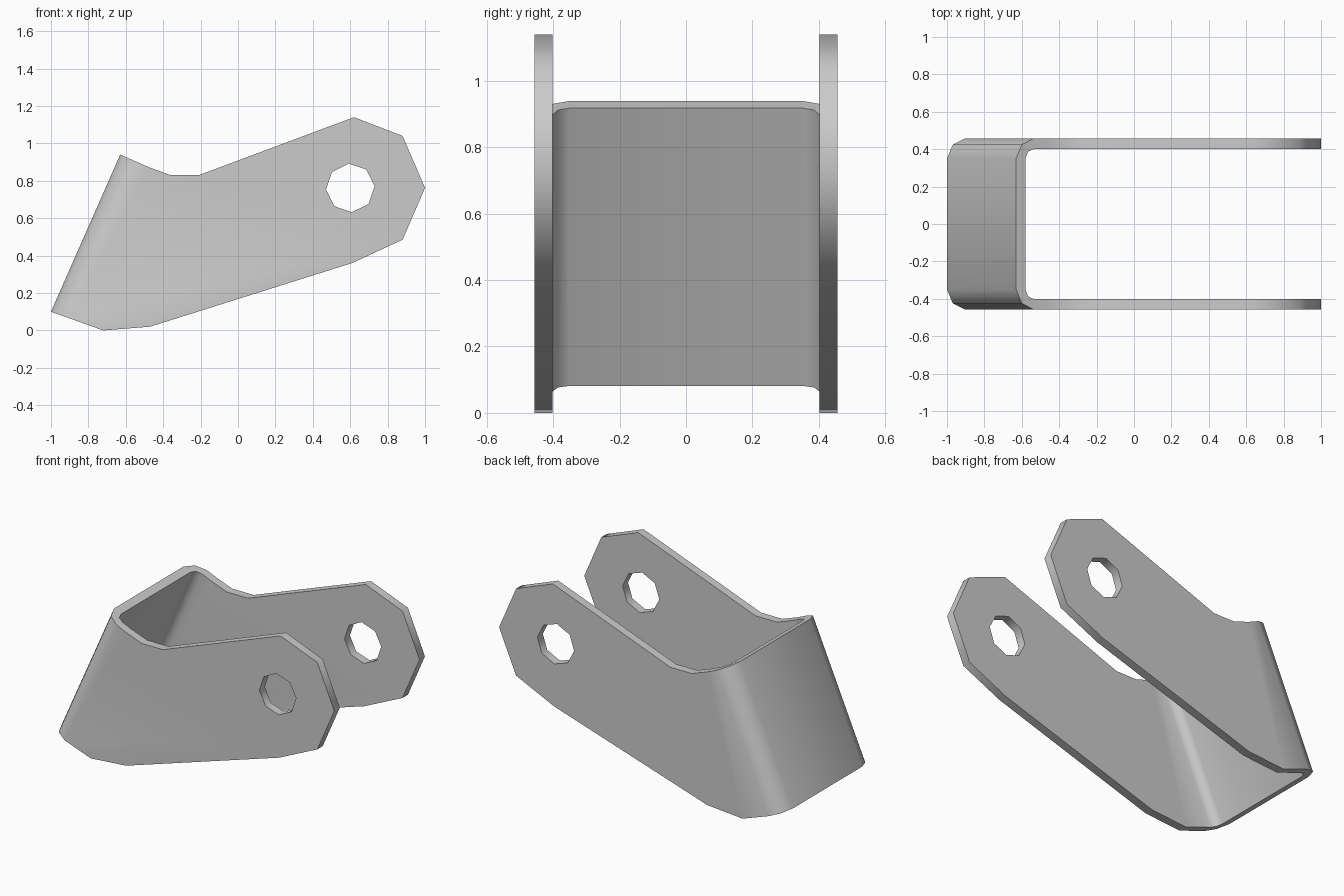
import bpy, bmesh, math

if "Cube" in bpy.data.objects:
    bpy.data.objects.remove(bpy.data.objects["Cube"])

LEAN = 0.4405      # x shift of the back plate per unit of height


def prism(name, bottom, top):
    """Closed solid between two matching outlines."""
    bm = bmesh.new()
    a = [bm.verts.new(p) for p in bottom]
    b = [bm.verts.new(p) for p in top]
    n = len(a)
    bm.faces.new(a)
    bm.faces.new(b[::-1])
    for i in range(n):
        j = (i + 1) % n
        bm.faces.new((a[i], b[i], b[j], a[j]))
    bmesh.ops.recalc_face_normals(bm, faces=bm.faces)
    me = bpy.data.meshes.new(name)
    bm.to_mesh(me)
    bm.free()
    ob = bpy.data.objects.new(name, me)
    bpy.context.collection.objects.link(ob)
    return ob


def side_prism(name, pts):
    return prism(name, [(x, -1, z) for x, z in pts], [(x, 1, z) for x, z in pts])


def boolean(ob, cutter, operation):
    cutter.hide_render = True
    mod = ob.modifiers.new("cut", 'BOOLEAN')
    mod.operation = operation
    mod.solver = 'EXACT'
    mod.object = cutter
    bpy.ops.object.modifier_apply(modifier=mod.name)
    bpy.data.objects.remove(cutter, do_unlink=True)


# U-shaped sheet section (distance from back plate, y), mirrored in y
outer = [(3.0, 0.457), (0.11, 0.457), (0.036, 0.424), (0, 0.35)]
inner = [(0.06, 0.35), (0.075, 0.386), (0.115, 0.402), (3.0, 0.402)]
flip = lambda pts: [(s, -y) for s, y in reversed(pts)]
section = outer + flip(outer) + flip(inner) + inner[::-1]
section = outer + flip(outer) + [(s, -y) for s, y in inner[::-1]] + inner

# Leaning sheet
layer = lambda z: [(s - 1.044 + LEAN * z, y, z) for s, y in section]
bracket = prism("bracket", layer(-0.3), layer(1.5))
bpy.context.view_layer.objects.active = bracket
bracket.select_set(True)

# Side outline, run past the back plate on the left
outline = [(-1.2, 0.171), (-0.72, 0), (-0.47, 0.02), (0.61, 0.36), (0.88, 0.485),
           (1, 0.762), (0.88, 1.04), (0.62, 1.14), (-0.21, 0.83), (-0.36, 0.83),
           (-0.47, 0.87), (-0.83, 1.0275)]
boolean(bracket, side_prism("outline_cutter", outline), 'INTERSECT')

# Eight-sided pivot hole through both arms
hole = [(0.6 + 0.13 * math.cos(math.radians(4 + 45 * i)),
         0.762 + 0.13 * math.sin(math.radians(4 + 45 * i))) for i in range(8)]
boolean(bracket, side_prism("hole_cutter", hole), 'DIFFERENCE')

bpy.ops.object.shade_smooth_by_angle(angle=math.radians(50))
